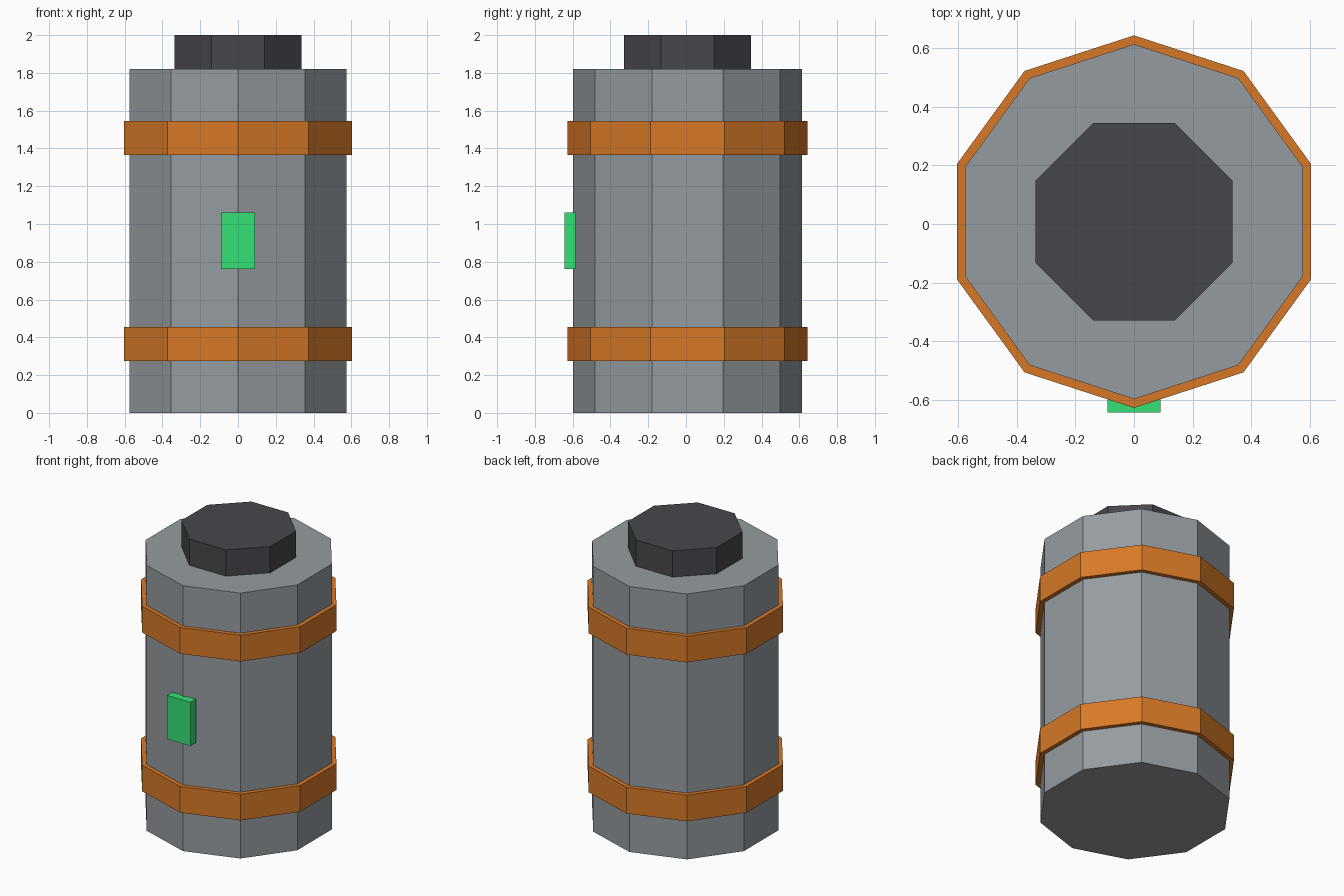
import bpy
import math

default_cube = bpy.data.objects.get("Cube")
if default_cube:
    bpy.data.objects.remove(default_cube, do_unlink=True)

CENTRE_Y = 0.008


def make_material(name, rgb):
    mat = bpy.data.materials.new(name)
    mat.use_nodes = True
    colour = (*rgb, 1.0)
    mat.diffuse_color = colour
    mat.node_tree.nodes["Principled BSDF"].inputs["Base Color"].default_value = colour
    return mat


grey = make_material("steel grey", (0.30, 0.33, 0.35))
orange = make_material("band orange", (0.68, 0.19, 0.02))
dark = make_material("cap charcoal", (0.064, 0.061, 0.072))
green = make_material("indicator green", (0.033, 0.75, 0.18))


def finish(name, mat):
    obj = bpy.context.object
    obj.name = obj.data.name = name
    obj.data.materials.append(mat)
    return obj


def prism(name, sides, radius, bottom, top, mat, turn=0.0):
    """Upright flat-sided prism between two heights."""
    bpy.ops.mesh.primitive_cylinder_add(
        vertices=sides, radius=radius, depth=top - bottom,
        location=(0, CENTRE_Y, (bottom + top) / 2), rotation=(0, 0, turn))
    return finish(name, mat)


# Ten-sided canister with a corner facing the front
prism("canister_body", 10, 0.605, 0.0, 1.82, grey)

# Two bands around the canister
for name, bottom in (("lower_band", 0.275), ("upper_band", 1.365)):
    prism(name, 10, 0.635, bottom, bottom + 0.18, orange)

# Eight-sided cap with a flat side facing the front
prism("cap", 8, 0.364, 1.82, 2.0, dark, math.pi / 8)

# Indicator plate on the front corner
bpy.ops.mesh.primitive_cube_add(size=1, location=(0, -0.614, 0.912))
indicator = finish("indicator", green)
indicator.scale = (0.18, 0.058, 0.30)
